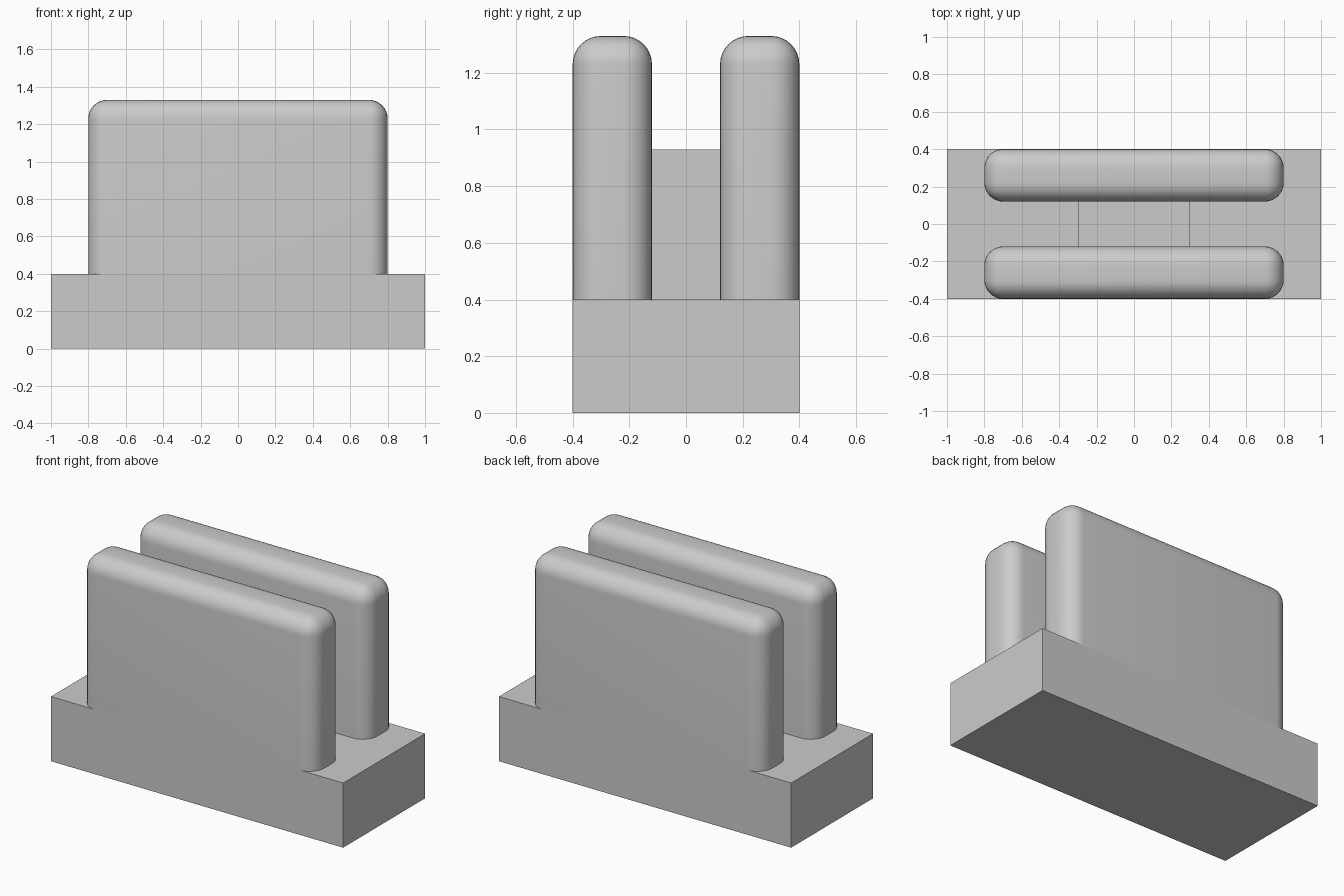
import bpy
import bmesh
from mathutils import Vector

cube = bpy.data.objects.get("Cube")
if cube:
    bpy.data.objects.remove(cube, do_unlink=True)

GREY = (0.6, 0.6, 0.6, 1.0)
grey = bpy.data.materials.new("light grey")
grey.use_nodes = True
grey.diffuse_color = GREY
grey.node_tree.nodes["Principled BSDF"].inputs["Base Color"].default_value = GREY


def box(name, low, high, radius=0.0):
    """Box between two corners; a radius rounds every edge but the bottom ones."""
    low, high = Vector(low), Vector(high)
    bm = bmesh.new()
    bmesh.ops.create_cube(bm, size=1)
    for v in bm.verts:
        v.co = (low + high) / 2 + v.co * (high - low)
    if radius:
        edges = [e for e in bm.edges if any(v.co.z > low.z + 0.01 for v in e.verts)]
        bmesh.ops.bevel(bm, geom=edges, offset=radius, segments=8,
                        profile=0.5, affect='EDGES', clamp_overlap=True)
    bmesh.ops.recalc_face_normals(bm, faces=bm.faces)
    mesh = bpy.data.meshes.new(name)
    bm.to_mesh(mesh)
    bm.free()
    mesh.materials.append(grey)
    obj = bpy.data.objects.new(name, mesh)
    bpy.context.collection.objects.link(obj)
    if radius:
        bpy.ops.object.select_all(action='DESELECT')
        obj.select_set(True)
        bpy.context.view_layer.objects.active = obj
        bpy.ops.object.shade_smooth_by_angle()
    return obj


BASE_TOP = 0.4

# Base block
box("base", (-1, -0.4, 0), (1, 0.4, BASE_TOP))

# Two rounded upright walls, flush with the front and back of the base
for name, y0, y1 in (("front_wall", -0.4, -0.12), ("back_wall", 0.12, 0.4)):
    box(name, (-0.8, y0, BASE_TOP), (0.8, y1, 1.33), radius=0.1)

# Block joining the walls
box("centre_block", (-0.3, -0.12, BASE_TOP), (0.3, 0.12, 0.93))
